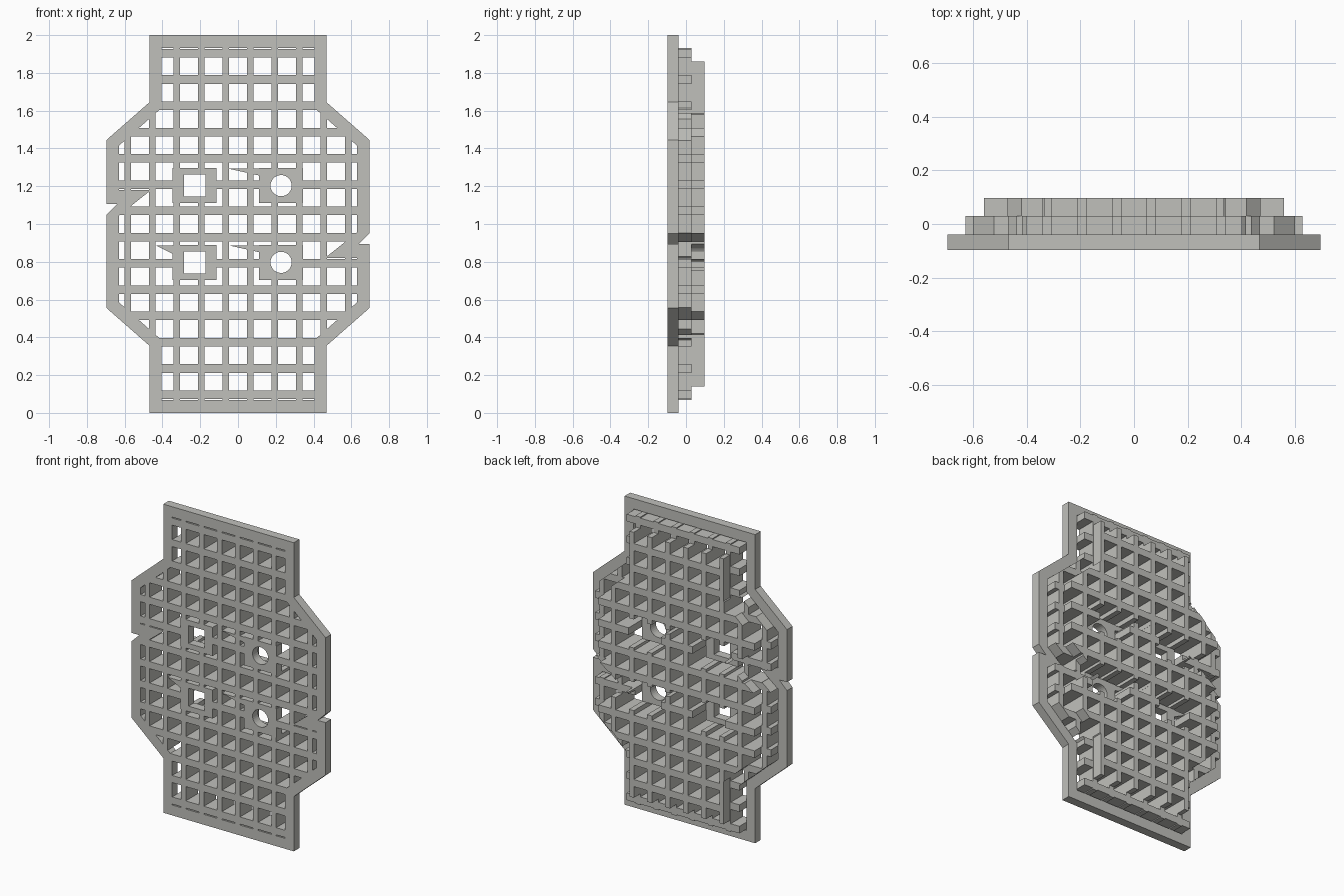
import bpy, bmesh, math

if "Cube" in bpy.data.objects:
    bpy.data.objects.remove(bpy.data.objects["Cube"])

Y0, Y1, Y2, Y3 = -0.097, -0.04, 0.03, 0.097   # layer boundaries, front to back
mat = bpy.data.materials.new("warm grey")
mat.diffuse_color = (0.53, 0.53, 0.50, 1)
mat.use_nodes = True
mat.node_tree.nodes["Principled BSDF"].inputs["Base Color"].default_value = mat.diffuse_color


def prisms(name, polygons, ya=-0.2, yb=0.2):
    """Extrude x/z polygons along y into one object."""
    bm = bmesh.new()
    for pts in polygons:
        face = bm.faces.new([bm.verts.new((x, ya, z)) for x, z in pts])
        ext = bmesh.ops.extrude_face_region(bm, geom=[face])["geom"]
        for v in ext:
            if isinstance(v, bmesh.types.BMVert):
                v.co.y = yb
    bmesh.ops.recalc_face_normals(bm, faces=bm.faces[:])
    me = bpy.data.meshes.new(name)
    bm.to_mesh(me)
    bm.free()
    me.materials.append(mat)
    ob = bpy.data.objects.new(name, me)
    bpy.context.collection.objects.link(ob)
    return ob


def boolean(ob, cutter, op="DIFFERENCE"):
    mod = ob.modifiers.new("cut", "BOOLEAN")
    mod.operation, mod.object, mod.solver = op, cutter, "EXACT"
    bpy.context.view_layer.update()
    dg = bpy.context.evaluated_depsgraph_get()
    me = bpy.data.meshes.new_from_object(ob.evaluated_get(dg))
    ob.modifiers.clear()
    ob.data = me


def rect(cx, cz, hx, hz):
    return [(cx - hx, cz - hz), (cx + hx, cz - hz), (cx + hx, cz + hz), (cx - hx, cz + hz)]


def outline(a, b, bottom, z1, z2, notch):
    """Stepped octagon, point symmetric about (0, 1), with one side notch per half."""
    low, tip, high = notch
    half = [(a, bottom), (a, z1), (b, z2), (b, low), (tip, low), (b, high),
            (b, 2 - z2), (a, 2 - z1), (a, 2 - bottom)]
    return half + [(-x, 2 - z) for x, z in half]


front_shape = outline(0.468, 0.696, 0.0, 0.355, 0.555, (0.895, 0.64, 0.95))
middle_shape = outline(0.404, 0.63, 0.067, 0.385, 0.585, (0.82, 0.46, 0.955))
back_shape = outline(0.336, 0.56, 0.14, 0.415, 0.615, (0.755, 0.28, 0.96))

# Regular lattice of square openings
grid = prisms("grid_cutter", [rect(0.1296 * i, 1 + 0.139 * k, 0.0475, 0.0465)
                              for i in range(-5, 6) for k in range(-7, 8)], -0.3, 0.3)

# Clearance around the four mounting holes
centres = [(x, z) for x in (-0.23, 0.228) for z in (0.797, 1.203)]
clear = prisms("clearance_cutter", [rect(x, z, 0.116, 0.0925) for x, z in centres], -0.25, 0.25)
wedges = prisms("wedge_cutter",
                [[(-0.05, z + 0.09), (0.15, z + 0.045), (0.15, z + 0.09)] for z in (0.797, 1.203)]
                + [[(-0.436, 0.887), (-0.3, 0.82), (-0.3, 0.887)]], -0.25, 0.25)

# Square and round mounting holes
mounts = prisms("mount_cutter",
                [rect(x, z, 0.057, 0.058) if x < 0 else
                 [(x + 0.056 * math.cos(t * math.pi / 16), z + 0.056 * math.sin(t * math.pi / 16))
                  for t in range(32)] for x, z in centres])

# Lattice openings limited to the area inside the front rim
window = prisms("window_cutter", [middle_shape])
for c in (clear, wedges):
    boolean(window, c)
boolean(window, grid, "INTERSECT")

# Front plate with closed rim
front = prisms("front_plate", [front_shape], Y0, Y1)
boolean(front, window)
boolean(front, mounts)

# Middle and back lattices, open at their edges
for name, shape, ya, yb in (("middle_lattice", middle_shape, Y1, Y2),
                            ("back_lattice", back_shape, Y2, Y3)):
    ob = prisms(name, [shape], ya, yb)
    for c in (clear, wedges, grid):
        boolean(ob, c)

for c in (grid, clear, wedges, mounts, window):
    bpy.data.objects.remove(c, do_unlink=True)
